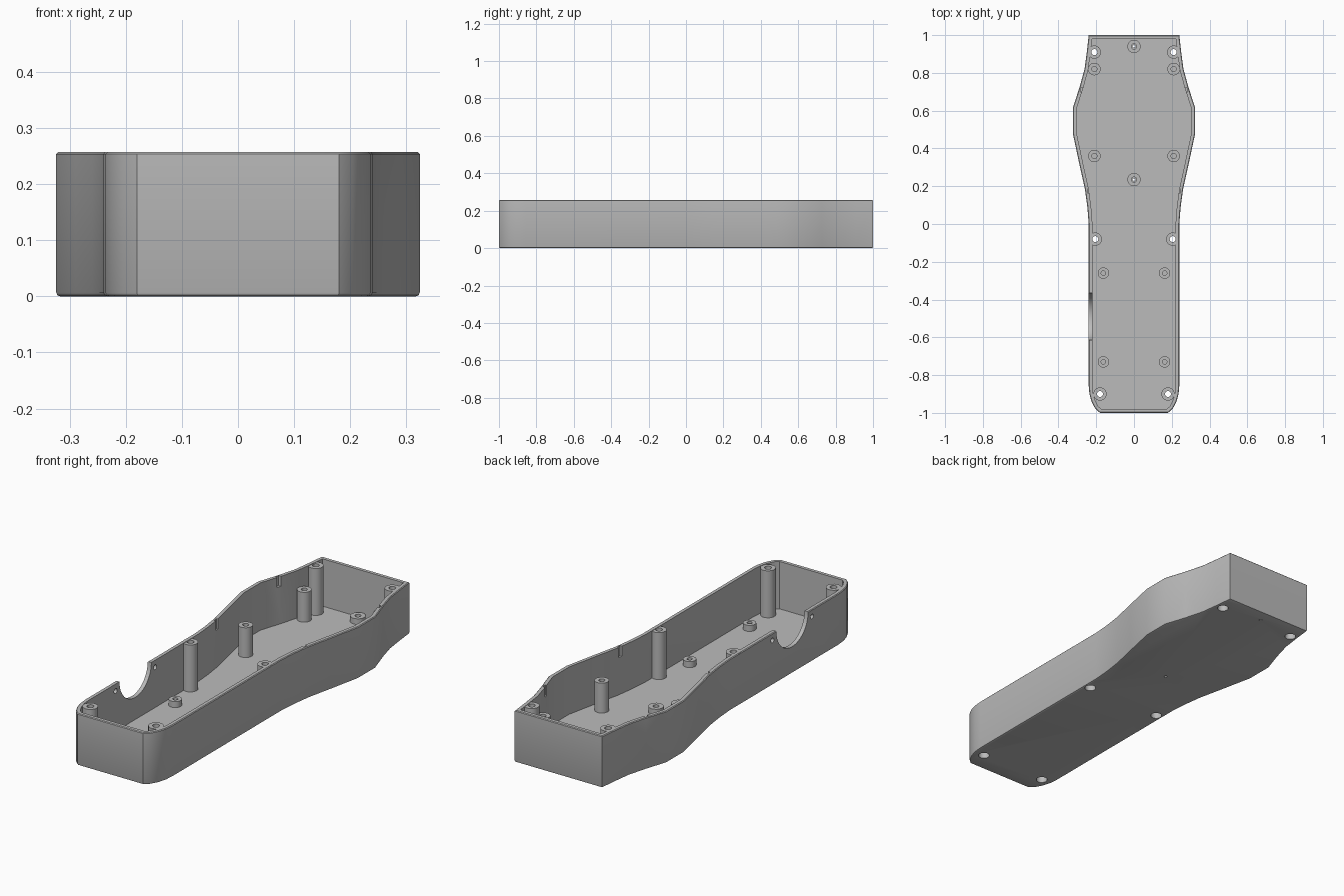
import bpy, bmesh, math
from mathutils import Vector, Matrix

cube = bpy.data.objects.get("Cube")
if cube:
    bpy.data.objects.remove(cube, do_unlink=True)

grey = bpy.data.materials.new("plain grey")
grey.use_nodes = True
COLOUR = (0.5, 0.5, 0.5, 1)
grey.diffuse_color = COLOUR
grey.node_tree.nodes["Principled BSDF"].inputs["Base Color"].default_value = COLOUR

HEIGHT, FLOOR, WALL, EDGE = 0.257, 0.022, 0.02, 0.007


def make_object(name, bm, smooth=True):
    bmesh.ops.recalc_face_normals(bm, faces=bm.faces)
    mesh = bpy.data.meshes.new(name)
    bm.to_mesh(mesh)
    bm.free()
    mesh.materials.append(grey)
    ob = bpy.data.objects.new(name, mesh)
    bpy.context.collection.objects.link(ob)
    if smooth:
        shade(ob)
    return ob


def shade(ob):
    bpy.ops.object.select_all(action='DESELECT')
    ob.select_set(True)
    bpy.context.view_layer.objects.active = ob
    bpy.ops.object.shade_smooth_by_angle(angle=math.radians(32))


def offset(loop, d):
    """Move a counter-clockwise outline inward by d with mitred corners."""
    result = []
    for i, p in enumerate(loop):
        a = (p - loop[i - 1]).normalized()
        b = (loop[(i + 1) % len(loop)] - p).normalized()
        na, nb = Vector((-a.y, a.x)), Vector((-b.y, b.x))
        result.append(p + (na + nb) * d / (1 + na.dot(nb)))
    return result


# Outline of one side, front to back, then mirrored
side = [(0.18, -1), (0.205, -0.978), (0.225, -0.94), (0.236, -0.9), (0.24, -0.855),
        (0.24, 0), (0.247, 0.09), (0.26, 0.185), (0.29, 0.32), (0.324, 0.48),
        (0.324, 0.615), (0.288, 0.725), (0.262, 0.82), (0.25, 0.91), (0.24, 1)]
outline = [Vector(p) for p in side] + [Vector((-x, y)) for x, y in reversed(side)]

# Open tray shell: outside, rounded rim, inside
bm = bmesh.new()
layers = [(EDGE, 0), (EDGE * 0.3, EDGE * 0.3), (0, EDGE), (0, HEIGHT - EDGE / 2),
          (EDGE / 2, HEIGHT), (WALL, HEIGHT), (WALL, FLOOR)]
rings = [[bm.verts.new((p.x, p.y, z)) for p in offset(outline, d)] for d, z in layers]
for low, high in zip(rings, rings[1:]):
    for i in range(len(low)):
        j = (i + 1) % len(low)
        bm.faces.new((low[i], low[j], high[j], high[i]))
bm.faces.new(rings[0])
bm.faces.new(rings[-1])
tray = make_object("tray_shell", bm, smooth=False)

# Positions of the posts
screw_spots = [(s * x, y) for s in (-1, 1) for x, y in ((0.18, -0.9), (0.205, -0.08), (0.21, 0.91))]
board_spots = [(s * 0.21, y) for s in (-1, 1) for y in (0.36, 0.82)]
pad_spots = [(s * 0.162, y) for s in (-1, 1) for y in (-0.73, -0.26)]
centre_spots = [(0, 0.235), (0, 0.94)]

# Cutter for screw holes, the round side opening and small rim notches
cut = bmesh.new()


def cut_cylinder(place, radius, depth, sideways=False, segments=24):
    turn = Matrix.Rotation(math.pi / 2, 4, 'Y') if sideways else Matrix()
    bmesh.ops.create_cone(cut, cap_ends=True, segments=segments, radius1=radius, radius2=radius,
                          depth=depth, matrix=Matrix.Translation(place) @ turn)


for x, y in screw_spots:
    cut_cylinder((x, y, 0), 0.029, 0.1)
for x, y in centre_spots:
    cut_cylinder((x, y, 0), 0.007, 0.1)
cut_cylinder((-0.23, -0.49, HEIGHT), 0.125, 0.1, True, 48)
for s in (-1, 1):
    cut_cylinder((-0.23, -0.49 + s * 0.155, 0.222), 0.012, 0.1, True)
    for x, y in ((0.237, 0.175), (0.273, 0.71)):
        bmesh.ops.create_cube(cut, size=1, matrix=Matrix.Translation((s * x, y, HEIGHT - 0.02))
                              @ Matrix.Diagonal((0.02, 0.022, 0.06, 1)))
cutter = make_object("hole_cutter", cut, smooth=False)
cutter.hide_render = True
mod = tray.modifiers.new("holes", 'BOOLEAN')
mod.object, mod.operation, mod.solver = cutter, 'DIFFERENCE', 'EXACT'
bpy.context.view_layer.objects.active = tray
bpy.ops.object.modifier_apply(modifier=mod.name)
bpy.data.objects.remove(cutter, do_unlink=True)
shade(tray)


def lathe(name, spot, profile, closed=False):
    """Spin a radius and height profile around a vertical axis."""
    bm = bmesh.new()
    verts = [bm.verts.new((r, 0, z)) for r, z in profile]
    edges = [bm.edges.new(pair) for pair in zip(verts, verts[1:])]
    if closed:
        edges.append(bm.edges.new((verts[-1], verts[0])))
    bmesh.ops.spin(bm, geom=verts + edges, cent=(0, 0, 0), axis=(0, 0, 1),
                   angle=math.tau, steps=24, use_merge=True)
    bmesh.ops.remove_doubles(bm, verts=bm.verts, dist=1e-5)
    bmesh.ops.translate(bm, verts=bm.verts, vec=(*spot, 0))
    return make_object(name, bm)


# Tall screw posts, counterbored from below
for spot in screw_spots:
    lathe("screw_post", spot, [(0.026, 0), (0.03, 0), (0.03, 0.01), (0.035, 0.01), (0.035, HEIGHT - 0.002),
                               (0.016, HEIGHT - 0.002), (0.016, 0.06), (0.026, 0.06)], True)

# Blind posts: medium for the board, low pads elsewhere
for name, spots, radius, bore, top in (("board_post", board_spots, 0.033, 0.014, 0.17),
                                       ("low_pad", pad_spots, 0.03, 0.012, 0.052)):
    for spot in spots:
        lathe(name, spot, [(radius, 0.01), (radius, top), (bore, top), (bore, 0.025), (0, 0.025)])

# Low centre posts with a fine through hole
for spot in centre_spots:
    lathe("centre_post", spot, [(0.007, 0.01), (0.035, 0.01), (0.035, 0.05), (0.014, 0.05),
                                (0.014, 0.03), (0.007, 0.03)], True)
